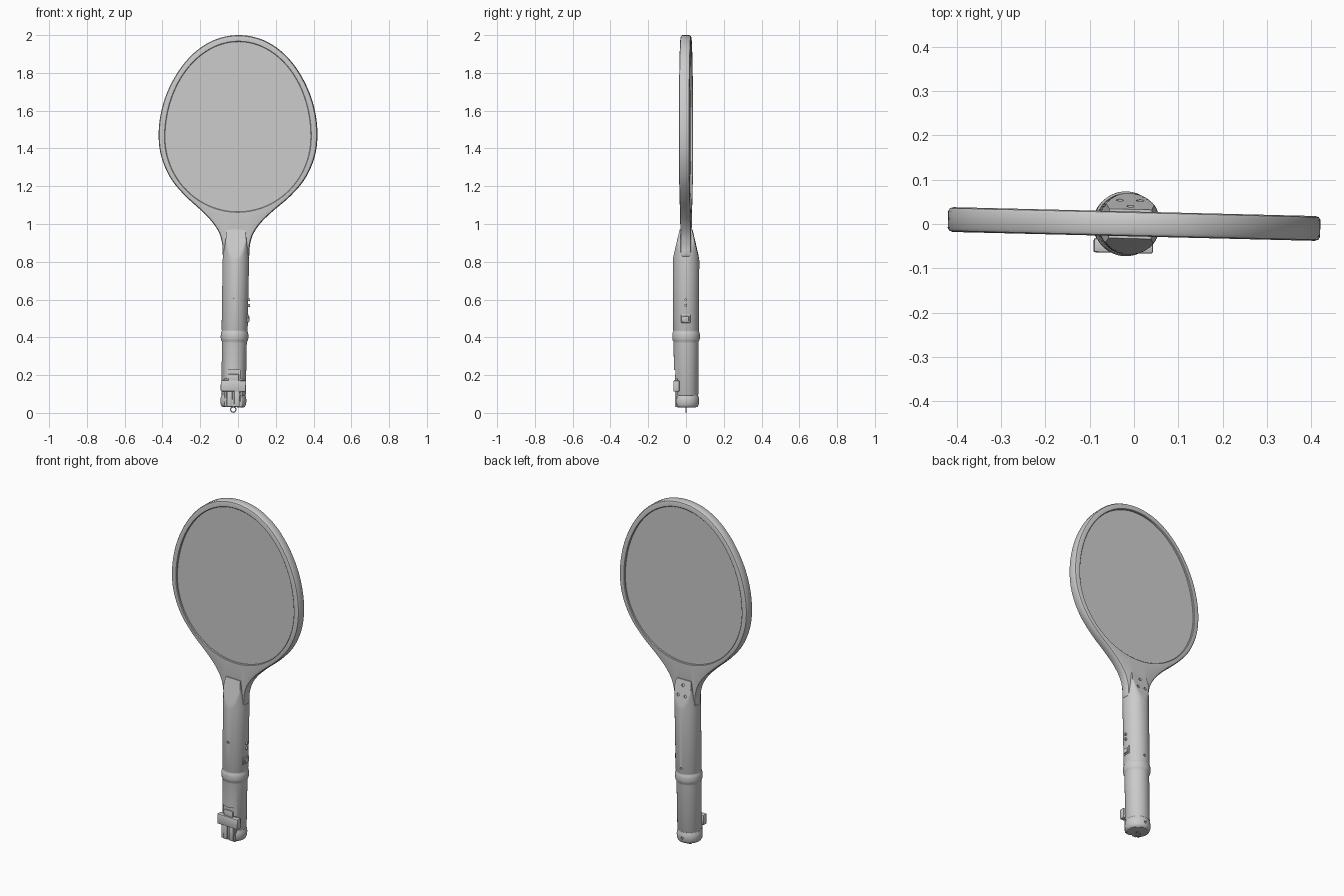
import bpy, bmesh, math
from mathutils import Matrix, Vector

if "Cube" in bpy.data.objects:
    bpy.data.objects.remove(bpy.data.objects["Cube"])

# whole racket leans slightly and is turned slightly about z
PIVOT = Vector((0, 0, 1.46))
LEAN = (Matrix.Translation(PIVOT) @ Matrix.Rotation(math.radians(-1.4), 4, 'Z')
        @ Matrix.Rotation(math.radians(1.0), 4, 'Y') @ Matrix.Translation(-PIVOT))
parts = []


def finish(bm, name, keep=True):
    bmesh.ops.recalc_face_normals(bm, faces=bm.faces)
    me = bpy.data.meshes.new(name)
    bm.to_mesh(me)
    bm.free()
    ob = bpy.data.objects.new(name, me)
    bpy.context.collection.objects.link(ob)
    if keep:
        parts.append(ob)
    return ob


def loft(name, loops, wrap=False):
    bm = bmesh.new()
    rings = [[bm.verts.new(p) for p in lp] for lp in loops]
    n = len(rings[0])
    pairs = list(zip(rings, rings[1:])) + ([(rings[-1], rings[0])] if wrap else [])
    for a, b in pairs:
        for i in range(n):
            j = (i + 1) % n
            bm.faces.new((a[i], a[j], b[j], b[i]))
    if not wrap:
        bm.faces.new(rings[0])
        bm.faces.new(rings[-1])
    return finish(bm, name)


def box(name, x, y, z, bevel=0.004, keep=True):
    bm = bmesh.new()
    c = Vector((sum(x) / 2, sum(y) / 2, sum(z) / 2))
    bmesh.ops.create_cube(bm, size=1, matrix=Matrix.Translation(c) @ Matrix.Diagonal(
        (x[1] - x[0], y[1] - y[0], z[1] - z[0], 1)))
    if bevel:
        bmesh.ops.bevel(bm, geom=bm.edges[:], offset=bevel, segments=2, profile=0.5, affect='EDGES')
    return finish(bm, name, keep)


def peg(name, pos, axis, r, depth, keep=True):
    bm = bmesh.new()
    rot = Vector((0, 0, 1)).rotation_difference(Vector(axis)).to_matrix().to_4x4()
    bmesh.ops.create_cone(bm, cap_ends=True, segments=20, radius1=r, radius2=r, depth=depth,
                          matrix=Matrix.Translation(pos) @ rot)
    return finish(bm, name, keep)


def cut(ob, cutter):
    m = ob.modifiers.new("cut", 'BOOLEAN')
    m.operation, m.object, m.solver = 'DIFFERENCE', cutter, 'EXACT'
    bpy.context.view_layer.objects.active = ob
    bpy.ops.object.modifier_apply(modifier=m.name)
    bpy.data.objects.remove(cutter)


# head outline: right half, mirrored, smoothed by a closed spline
half = [(0, 2.0), (.12, 1.978), (.225, 1.915), (.31, 1.82), (.375, 1.7), (.41, 1.58), (.42, 1.46),
        (.404, 1.35), (.355, 1.24), (.28, 1.15), (.19, 1.07), (.13, 1.01), (.09, .95), (.073, .89),
        (.068, .83), (.033, .825), (0, .825)]
ctrl = [Vector(p) for p in half] + [Vector((-x, z)) for x, z in half[-2:0:-1]]
outline, n = [], len(ctrl)
for i in range(n):
    p0, p1, p2, p3 = (ctrl[(i + k) % n] for k in (-1, 0, 1, 2))
    for s in range(6):
        t = s / 6
        outline.append(0.5 * (2 * p1 + (p2 - p0) * t + (2 * p0 - 5 * p1 + 4 * p2 - p3) * t * t
                              + (3 * p1 - p0 - 3 * p2 + p3) * t ** 3))
N = len(outline)


def outer(inset, y):
    pts = []
    for i, p in enumerate(outline):
        t = (outline[(i + 1) % N] - outline[i - 1]).normalized()
        pts.append((p.x + t.y * inset, y, p.y - t.x * inset))
    return pts


def inner(grow, y):
    pts = []
    for p in outline:
        d = (p - Vector((0, 1.46))).normalized()
        r = 1 / math.hypot(d.x / .386, d.y / (.505 if d.y > 0 else .395)) + grow
        pts.append((d.x * r, y, 1.46 + d.y * r))
    return pts


# frame ring with throat, rounded rim
loft("frame", [inner(0, -.015), inner(0, -.025), inner(.003, -.028), outer(.012, -.028),
               outer(.004, -.0255), outer(0, -.019), outer(0, .019), outer(.004, .0255),
               outer(.012, .028), inner(.003, .028), inner(0, .025), inner(0, .015)], wrap=True)
# wire mesh panel
loft("net_panel", [inner(.002, -.017), inner(.002, .017)])

# handle: turned profile (z, radius), then a flattened tongue that grips the throat
prof = [(.03, .056), (.034, .062), (.045, .067), (.065, .069), (.082, .067), (.09, .0635), (.094, .063),
        (.098, .065), (.37, .0655), (.378, .067), (.385, .071), (.395, .073), (.415, .073),
        (.425, .071), (.432, .068), (.436, .0675), (.44, .069), (.81, .07)]
SEG = 96


def section(z, r, xm=1, ym=1):
    out = []
    for i in range(SEG):
        a = 2 * math.pi * i / SEG
        x, y = r * math.cos(a), r * math.sin(a)
        out.append((max(-xm, min(xm, x)), max(-ym, min(ym, y)), z))
    return out


rings = [section(z, r) for z, r in prof]
for k in range(1, 9):
    t = k / 8
    rings.append(section(.81 + .16 * t, .07, .07 - .022 * t, .071 - .038 * t))
handle = loft("handle", rings)

# plug bay at the front of the grip, and screw holes
cut(handle, box("bay_cutter", (-.047, .047), (-.1, -.044), (-.02, .18), 0, False))
cut(handle, box("bay_top_cutter", (-.036, .036), (-.1, -.05), (.15, .228), 0, False))
slope = Vector((0, .16, .038)).normalized()
for x, z in ((-.023, .885), (.023, .885), (0, .94)):
    y = .071 - .038 * (z - .81) / .16
    cut(handle, peg("hole_cutter", (x, y, z), slope, .0085, .016, False))
for y, z in ((-.07, .61), (.07, .465), (.069, .06)):
    cut(handle, peg("hole_cutter", (0, y, z), (0, 1, 0), .007, .016, False))

# sliding charger plug: crossbar, body halves and thumb tab
box("plug_slider", (-.067, .067), (-.066, -.034), (.113, .172), .005)
box("plug_tab", (-.028, .028), (-.058, -.04), (.165, .205))
for s, side in ((-1, "left"), (1, "right")):
    a, b = sorted((s * .005, s * .034))
    box(f"plug_rail_{side}", (a, b), (-.058, -.04), (.032, .12))
    # screw-free slot walls beside the throat
    a, b = sorted((s * .037, s * .047))
    box(f"bay_wall_{side}", (a, b), (-.052, -.04), (.032, .12), .002)
box("plug_core", (-.006, .006), (-.05, -.04), (.032, .12), .001)

# trigger button and two indicator lamps on the right side
box("button_plate", (.064, .0715), (-.024, .024), (.478, .522), .003)
box("button", (.064, .078), (-.017, .017), (.485, .513), .004)
for z in (.57, .6):
    peg("indicator_lamp", (.07, 0, z), (1, 0, 0), .007, .016)

# hanging loop under the grip
bm = bmesh.new()
M = 24
grid = []
for i in range(M):
    a = 2 * math.pi * i / M
    grid.append([bm.verts.new(((.014 + .003 * math.cos(b)) * math.cos(a), .003 * math.sin(b),
                               .0172 + (.014 + .003 * math.cos(b)) * math.sin(a)))
                 for b in (2 * math.pi * j / 8 for j in range(8))])
for i in range(M):
    for j in range(8):
        a, b = grid[i], grid[(i + 1) % M]
        bm.faces.new((a[j], b[j], b[(j + 1) % 8], a[(j + 1) % 8]))
finish(bm, "hanging_loop")

# lean everything together and shade
for ob in parts:
    ob.data.transform(LEAN)
    ob.select_set(True)
bpy.context.view_layer.objects.active = parts[0]
bpy.ops.object.shade_smooth_by_angle(angle=math.radians(32))
